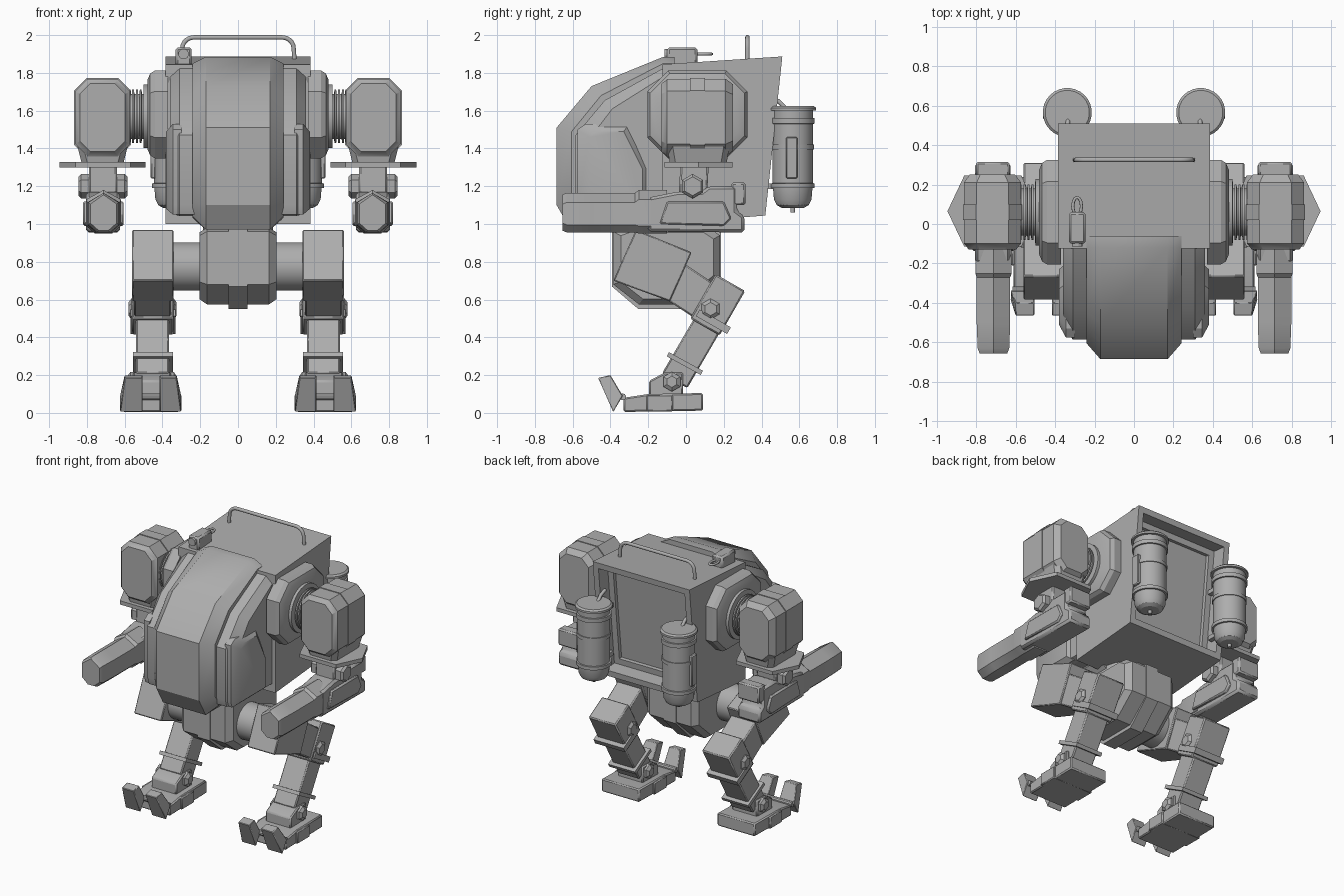
import bpy, bmesh, math

if "Cube" in bpy.data.objects:
    bpy.data.objects.remove(bpy.data.objects["Cube"])

grey = bpy.data.materials.new("grey_metal")
grey.diffuse_color = (0.42, 0.42, 0.42, 1)
grey.use_nodes = True
grey.node_tree.nodes["Principled BSDF"].inputs["Base Color"].default_value = grey.diffuse_color


def finish(name, bm, mirror=False, bevel=0):
    bmesh.ops.recalc_face_normals(bm, faces=bm.faces)
    me = bpy.data.meshes.new(name)
    bm.to_mesh(me)
    bm.free()
    me.materials.append(grey)
    ob = bpy.data.objects.new(name, me)
    bpy.context.collection.objects.link(ob)
    bpy.ops.object.select_all(action='DESELECT')
    bpy.context.view_layer.objects.active = ob
    ob.select_set(True)
    bpy.ops.object.shade_smooth_by_angle(angle=math.radians(28))
    if bevel:
        m = ob.modifiers.new("bevel", 'BEVEL')
        m.width, m.segments = bevel, 1
    if mirror:
        ob.modifiers.new("mirror", 'MIRROR')
    return ob


def loft_mesh(axis, stations):
    """Skin equal-sized outlines placed along an axis."""
    bm = bmesh.new()
    put = {'x': lambda t, a, b: (t, a, b), 'y': lambda t, a, b: (a, t, b),
           'z': lambda t, a, b: (a, b, t)}[axis]
    rings = [[bm.verts.new(put(t, a, b)) for a, b in pts] for t, pts in stations]
    n = len(rings[0])
    for r, q in zip(rings, rings[1:]):
        for i in range(n):
            bm.faces.new((r[i], r[(i + 1) % n], q[(i + 1) % n], q[i]))
    bm.faces.new(rings[0])
    bm.faces.new(rings[-1])
    return bm


def loft(name, axis, stations, mirror=False, bevel=0):
    return finish(name, loft_mesh(axis, stations), mirror, bevel)


def slab(name, x0, x1, pts, mirror=True, bevel=0):
    return loft(name, 'x', [(x0, pts), (x1, pts)], mirror, bevel)


def box(name, x0, x1, y0, y1, z0, z1, mirror=True, bevel=0):
    return slab(name, x0, x1, [(y0, z0), (y1, z0), (y1, z1), (y0, z1)], mirror, bevel)


def beam(name, x0, x1, p, q, w, bevel=0.008):
    """Bar running from p to q in the side plane."""
    dy, dz = q[0] - p[0], q[1] - p[1]
    d = math.hypot(dy, dz)
    ny, nz = -dz / d * w / 2, dy / d * w / 2
    return slab(name, x0, x1, [(p[0] + ny, p[1] + nz), (q[0] + ny, q[1] + nz),
                               (q[0] - ny, q[1] - nz), (p[0] - ny, p[1] - nz)], True, bevel)


def ring(a, b, r, n=28):
    return [(a + r * math.cos(2 * math.pi * (i + .5) / n),
             b + r * math.sin(2 * math.pi * (i + .5) / n)) for i in range(n)]


def lathe(name, axis, a, b, prof, n=28, mirror=True):
    return loft(name, axis, [(t, ring(a, b, r, n)) for t, r in prof], mirror)


def octo(a, b, ha, hb, c):
    return [(a - ha, b - hb + c), (a - ha + c, b - hb), (a + ha - c, b - hb), (a + ha, b - hb + c),
            (a + ha, b + hb - c), (a + ha - c, b + hb), (a - ha + c, b + hb), (a - ha, b + hb - c)]


def tube(name, pts, r, cyclic=False):
    cu = bpy.data.curves.new(name, 'CURVE')
    cu.dimensions, cu.bevel_depth, cu.bevel_resolution = '3D', r, 3
    sp = cu.splines.new('POLY')
    sp.points.add(len(pts) - 1)
    for p, c in zip(sp.points, pts):
        p.co = (*c, 1)
    sp.use_cyclic_u, sp.use_smooth, cu.use_fill_caps = cyclic, True, True
    cu.materials.append(grey)
    ob = bpy.data.objects.new(name, cu)
    bpy.context.collection.objects.link(ob)


# Cabin with a stepped recess in its back wall
side = [(-.125, 1.0), (.42, 1.045), (.51, 1.887), (-.125, 1.845)]
bm = loft_mesh('x', [(-.385, side), (.385, side)])
bmesh.ops.recalc_face_normals(bm, faces=bm.faces)
back = max(bm.faces, key=lambda f: f.calc_center_median().y)
for thick, depth in ((.06, 0), (.001, -.1), (.06, 0), (.001, -.025)):
    bmesh.ops.inset_region(bm, faces=[back], thickness=thick, depth=depth)
finish("cabin", bm)

# Armoured nose, with chamfered flanks
nose = [(-.61, .97), (-.685, 1.1), (-.685, 1.51), (-.5, 1.73), (-.12, 1.885), (-.06, 1.885), (-.06, .97)]
flank = [(-.55, 1.04), (-.605, 1.12), (-.605, 1.49), (-.45, 1.68), (-.12, 1.85), (-.06, 1.85), (-.06, 1.03)]
loft("nose", 'x', [(-.24, flank), (-.17, nose), (.17, nose), (.24, flank)])
rim = [(-.57, 1.05), (-.585, 1.1), (-.585, 1.47), (-.43, 1.655), (-.12, 1.825), (-.06, 1.825), (-.06, 1.04)]
outer = [(-.5, 1.07), (-.52, 1.12), (-.52, 1.44), (-.39, 1.61), (-.12, 1.78), (-.06, 1.78), (-.06, 1.06)]
loft("cheek", 'x', [(.2, rim), (.31, rim), (.36, outer)], True)
guard = [(-.56, 1.05), (-.575, 1.1), (-.575, 1.5), (-.53, 1.53), (-.3, 1.53), (-.2, 1.3), (-.2, 1.05)]
inner = [(-.5, 1.08), (-.51, 1.12), (-.51, 1.46), (-.48, 1.49), (-.33, 1.49), (-.23, 1.29), (-.23, 1.08)]
loft("cheek_guard", 'x', [(.3, guard), (.345, guard), (.38, inner)], True)

# Roof rail, sensor and its loop
arch = [(-.3, .325, 1.85), (-.295, .325, 1.92)]
for cx, a0 in ((-.235, 180), (.235, 90)):
    arch += [(cx + .06 * math.cos(math.radians(a0 - k * 18)), .325,
              1.928 + .06 * math.sin(math.radians(a0 - k * 18))) for k in range(6)]
tube("roof_rail", arch + [(.3, .325, 1.85)], .012)
box("roof_sensor", -.33, -.245, -.1, .06, 1.83, 1.935, False, .012)
lathe("sensor_lens", 'y', -.288, 1.9, [(-.115, .028), (-.09, .028)], 12, False)
tube("sensor_loop", [(-.288 + .022 * math.cos(k * .524), .09 + .045 * math.sin(k * .524), 1.9)
                     for k in range(12)], .008, True)

# Back tanks
tank = [(1.06, .012), (1.085, .012), (1.086, .06), (1.1, .085), (1.13, .1), (1.19, .105), (1.191, .117),
        (1.215, .117), (1.216, .107), (1.53, .107), (1.531, .117), (1.56, .117), (1.561, .107),
        (1.6, .107), (1.601, .124), (1.615, .124), (1.625, .112)]
lathe("tank", 'z', .338, .565, tank)
lathe("tank_middle_band", 'z', .338, .565, [(1.395, .113), (1.42, .113)])
box("tank_gauge", .435, .462, .53, .59, 1.24, 1.46, True, .006)
for z in (1.2, 1.545):
    box("tank_bracket", .31, .36, .38, .47, z - .015, z + .015)
tube("tank_hose_right", [(.335, .53, 1.61), (.335, .49, 1.65), (.335, .44, 1.67)], .012)
tube("tank_hose_left", [(-.335, .53, 1.61), (-.335, .49, 1.65), (-.335, .44, 1.67)], .012)

# Shoulder cover and ribbed joint
loft("shoulder_cover", 'x', [(x, octo(.06, 1.58, .265 - d, .232 - d, .11 - d * .4)) for x, d in
                             ((.37, 0), (.44, 0), (.465, .015), (.48, .05))], True)
ribs = [(.46, .17), (.5, .17)]
for k in range(4):
    ribs += [(.501 + k * .02, .12), (.509 + k * .02, .12), (.51 + k * .02, .142), (.52 + k * .02, .142)]
lathe("shoulder_joint", 'x', .06, 1.57, ribs + [(.62, .11)])

# Upper arm
loft("upper_arm", 'y', [(y, octo(.717, 1.563, .145 - d, .205 - d, .065 - d * .4)) for y, d in
                        ((-.13, .025), (-.105, .006), (-.1, 0), (.21, 0), (.25, .03))], True)
loft("upper_arm_band", 'y', [(y, octo(.717, 1.563, .15, .21, .066)) for y in (.02, .1)], True)
loft("upper_arm_skirt", 'z', [(1.32, octo(.717, .065, .11, .15, .03)),
                              (1.44, octo(.717, .065, .14, .17, .03))], True)
fin = [(.49, .065), (.57, -.115), (.86, -.115), (.945, .065), (.86, .245), (.57, .245)]
loft("elbow_plate", 'z', [(1.3, fin), (1.327, fin)], True)

# Elbow and forearm
slab("elbow_bracket", .64, .79, [(-.04, 1.12), (.11, 1.12), (.12, 1.31), (-.03, 1.31)], True, .01)
lathe("elbow_bolt", 'x', .035, 1.2, [(.585, .05), (.6, .065), (.83, .065), (.845, .05)], 6)
slab("forearm_rear", .625, .805, [(-.2, .96), (.31, .955), (.31, 1.04), (.27, 1.07), (.27, 1.2), (.12, 1.2),
                                  (.08, 1.17), (-.05, 1.17), (-.2, 1.14)], True, .015)
slab("forearm_side_plate", .605, .82, [(-.14, 1.0), (.2, .99), (.24, 1.03), (.2, 1.12), (-.1, 1.12)], True, .008)
box("forearm_back_block", .63, .8, .24, .315, 1.1, 1.22, True, .01)


def barrel(z, hx, hz):
    return [(.712 - hx, z - hz + .04), (.712 - hx + .045, z - hz), (.712 + hx - .045, z - hz),
            (.712 + hx, z - hz + .04), (.712 + hx, z + hz - .05), (.712, z + hz), (.712 - hx, z + hz - .05)]


loft("forearm_barrel", 'y', [(-.655, barrel(1.06, .07, .095)), (-.63, barrel(1.06, .08, .105)),
                             (-.5, barrel(1.06, .085, .105)), (-.27, barrel(1.06, .085, .105)),
                             (-.25, barrel(1.065, .092, .115)), (-.1, barrel(1.065, .092, .115))], True)

# Pelvis, waist and hip axle
pel = [(-.385, .96), (-.385, .68), (-.25, .575), (.02, .575), (.18, .72), (.18, .94), (.12, .98), (-.33, .98)]
small = [(-.08 + (y + .08) * .87, .79 + (z - .79) * .87) for y, z in pel]
loft("pelvis", 'x', [(-.205, small), (-.165, pel), (.165, pel), (.205, small)])
slab("pelvis_strap", -.05, .05, [(-.1 + (y + .1) * 1.02, .78 + (z - .78) * 1.12) for y, z in pel[:6]]
     + [(0, .95), (-.3, .95)], False)
lathe("waist", 'z', 0, -.1, [(.9, .19), (1.06, .19)], 16, False)
lathe("hip_axle", 'x', -.18, .775, [(.15, .128), (.36, .128)])

# Legs
slab("hip_block", .342, .56, [(-.265, .97), (.03, .85), (-.085, .59), (-.385, .7)], True, .006)
beam("thigh", .355, .55, (-.2, .79), (.14, .565), .21)
beam("knee", .342, .56, (.235, .69), (.1, .455), .18)
beam("knee_cap", .33, .57, (.155, .5), (.135, .465), .19, 0)
lathe("knee_bolt", 'x', .13, .55, [(.325, .035), (.34, .055), (.565, .055), (.58, .035)], 6)
beam("shin", .365, .54, (.15, .53), (-.06, .17), .155)
beam("shin_collar", .345, .557, (.0, .272), (-.012, .25), .205, 0)

# Feet
slab("ankle", .355, .555, [(-.195, .09), (-.015, .09), (-.015, .215), (-.11, .215), (-.195, .17)], True, .008)
lathe("ankle_bolt", 'x', -.075, .165, [(.325, .03), (.34, .052), (.57, .052), (.585, .03)], 6)
sole = [(-.33, .005), (.09, .012), (.09, .105), (-.2, .1), (-.33, .08)]
slab("sole", .31, .61, sole, True, .008)
box("sole_side_pad", .298, .622, -.21, -.07, .008, .095, True, .006)
toe = [(-.465, .185), (-.4, .2), (-.335, .09), (-.385, .005)]
for name, x0, x1, lean in (("inner_toe", .3, .415, .025), ("outer_toe", .505, .625, -.025)):
    lo, hi = (lean, 0) if lean > 0 else (0, lean)
    bm = loft_mesh('x', [(x0, toe), (x1, toe)])
    for v in bm.verts:
        if v.co.z > .15:
            v.co.x += lo if v.co.x < (x0 + x1) / 2 else hi
    finish(name, bm, True, .004)
lathe("toe_hinge", 'x', -.335, .085, [(.31, .018), (.615, .018)], 10)
